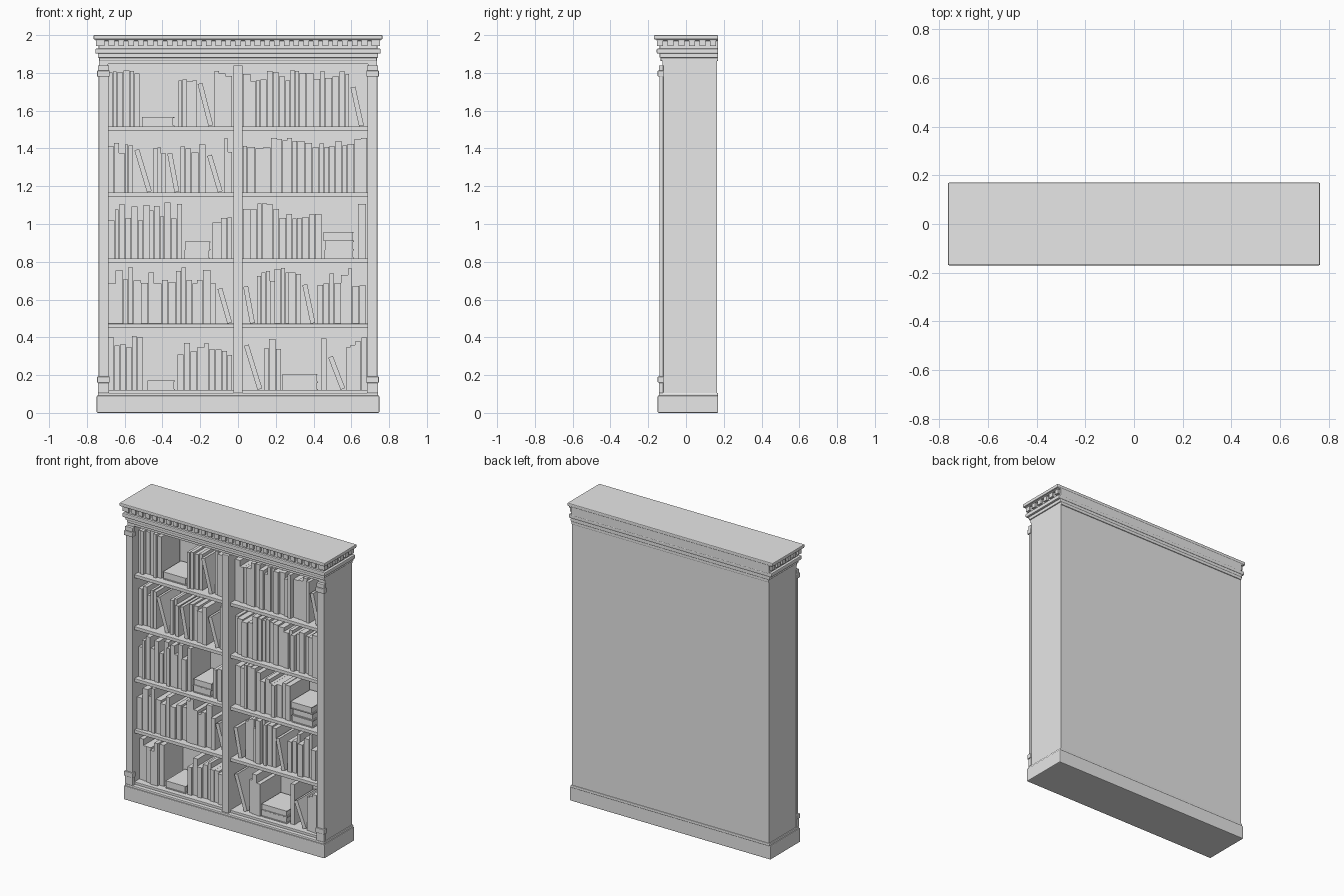
import bpy, bmesh, math, random
from mathutils import Matrix, Vector

random.seed(4)
cube = bpy.data.objects.get("Cube")
if cube:
    bpy.data.objects.remove(cube, do_unlink=True)

grey = bpy.data.materials.new("plain_grey")
grey.use_nodes = True
colour = (0.8, 0.8, 0.8, 1)
grey.diffuse_color = colour
grey.node_tree.nodes["Principled BSDF"].inputs["Base Color"].default_value = colour

BACK = 0.165


def add_box(bm, x0, x1, y0, y1, z0, z1, tilt=0):
    centre = Vector((x0 + x1, y0 + y1, z0 + z1)) / 2
    size = Matrix.Diagonal((x1 - x0, y1 - y0, z1 - z0, 1))
    turn = Matrix.Rotation(tilt, 4, "Y")
    bmesh.ops.create_cube(bm, size=1, matrix=Matrix.Translation(centre) @ turn @ size)


def finish(name, bm, bevel=0):
    mesh = bpy.data.meshes.new(name)
    bm.to_mesh(mesh)
    bm.free()
    mesh.materials.append(grey)
    obj = bpy.data.objects.new(name, mesh)
    bpy.context.collection.objects.link(obj)
    if bevel:
        mod = obj.modifiers.new("soft_edges", "BEVEL")
        mod.width = bevel
        mod.segments = 2
    return obj


def part(name, *box, bevel=0):
    bm = bmesh.new()
    add_box(bm, *box)
    return finish(name, bm, bevel)


# Carcass
part("back_panel", -0.735, 0.735, 0.14, BACK, 0.02, 1.9)
part("top_rail", -0.735, 0.735, -0.125, BACK, 1.846, 1.92)
part("centre_divider", -0.025, 0.025, -0.135, 0.145, 0.105, 1.84, bevel=0.003)
for side, name in ((-1, "right"), (1, "left")):
    def sided(label, inner, outer, y0, y1, z0, z1, bevel=0):
        xs = sorted((side * inner, side * outer))
        part(f"{name}_{label}", *xs, y0, y1, z0, z1, bevel=bevel)
    sided("side_panel", 0.688, 0.735, -0.125, BACK, 0.05, 1.9)
    sided("pilaster", 0.686, 0.738, -0.14, -0.12, 0.105, 1.84, 0.003)
    for label, z in (("lower_collar", 0.16), ("upper_collar", 1.78)):
        sided(label, 0.679, 0.746, -0.15, -0.118, z, z + 0.032, 0.004)
    sided("foot_block", 0.683, 0.741, -0.144, -0.12, 0.105, 0.16, 0.003)
    sided("capital", 0.683, 0.741, -0.144, -0.12, 1.812, 1.84, 0.003)

# Shelves, listed from the bottom up
SHELVES = (0.122, 0.472, 0.817, 1.167, 1.517)
for z in SHELVES:
    part("shelf", -0.69, 0.69, -0.118, 0.145, z - 0.022, z, bevel=0.002)

# Plinth and crown as stacked slabs: half width, front, bottom, top
SLABS = {
    "plinth": (0.748, -0.15, 0, 0.092),
    "plinth_cap": (0.742, -0.144, 0.088, 0.106),
    "crown_bead": (0.735, -0.135, 1.862, 1.884),
    "crown_step": (0.742, -0.14, 1.88, 1.904),
    "crown_moulding": (0.755, -0.155, 1.902, 1.928),
    "dentil_frieze": (0.738, -0.14, 1.92, 1.98),
    "crown_fillet": (0.755, -0.157, 1.97, 1.982),
    "crown_top": (0.765, -0.17, 1.977, 2),
}
for name, (half, front, low, high) in SLABS.items():
    part(name, -half, half, front, 0.17, low, high, bevel=0.005)

# Dentils along the front and both ends
bm = bmesh.new()
for i in range(29):
    x = (i - 14) * 0.0515
    add_box(bm, x - 0.015, x + 0.015, -0.154, -0.13, 1.942, 1.975)
for side in (-1, 1):
    for i in range(6):
        y = -0.137 + i * 0.056
        xs = sorted((side * 0.73, side * 0.752))
        add_box(bm, *xs, y - 0.016, y + 0.016, 1.942, 1.975)
finish("dentils", bm)


# Books
def run(bm, base, x0, x1, count, low, high):
    """Upright books of mixed width and height filling a stretch."""
    weights = [random.uniform(0.7, 1.3) for _ in range(count)]
    scale = (x1 - x0) / sum(weights)
    for w in weights:
        end = x0 + w * scale
        front = random.uniform(-0.095, -0.065)
        add_box(bm, x0, end - 0.002, front, 0.13, base, base + random.uniform(low, high))
        x0 = end


def lean(bm, base, x0, x1, height):
    """One book tipped to the -x side, fitted to a width and height."""
    thick = 0.026
    angle = math.atan2(x1 - x0 - thick, height)
    length = (height - thick * math.sin(angle)) / math.cos(angle)
    x, z = (x0 + x1) / 2, base + height / 2
    add_box(bm, x - thick / 2, x + thick / 2, -0.085, 0.12,
            z - length / 2, z + length / 2, -angle)


def stack(bm, base, x0, x1, height):
    """Books lying flat, each with covers around a smaller page block."""
    count = max(1, round(height / 0.042))
    step = height / count
    for i in range(count):
        a, b = x0 + random.uniform(0, 0.012), x1 - random.uniform(0, 0.012)
        z, front = base + i * step, random.uniform(-0.09, -0.07)
        add_box(bm, a, b, front, 0.12, z, z + 0.005)
        add_box(bm, a, b, front, 0.12, z + step - 0.005, z + step)
        add_box(bm, a, b - 0.006, front + 0.005, 0.115, z + 0.005, z + step - 0.005)


bottom_books = [
    (run, -0.685, -0.5, 6, 0.22, 0.29), (stack, -0.49, -0.33, 0.05),
    (run, -0.32, -0.03, 9, 0.18, 0.26), (lean, 0.03, 0.13, 0.24),
    (run, 0.14, 0.23, 3, 0.18, 0.27), (stack, 0.23, 0.43, 0.085),
    (run, 0.44, 0.47, 1, 0.27, 0.28), (lean, 0.475, 0.57, 0.18),
    (run, 0.575, 0.685, 4, 0.2, 0.28),
]
second_books = [
    (run, -0.685, -0.115, 17, 0.21, 0.3), (lean, -0.11, -0.03, 0.19),
    (lean, 0.027, 0.09, 0.2), (run, 0.1, 0.335, 9, 0.22, 0.3),
    (lean, 0.34, 0.41, 0.21), (run, 0.42, 0.68, 8, 0.2, 0.3),
]
middle_books = [
    (run, -0.685, -0.295, 13, 0.2, 0.3), (stack, -0.29, -0.145, 0.09),
    (run, -0.135, -0.03, 4, 0.18, 0.25), (run, 0.027, 0.445, 13, 0.2, 0.3),
    (stack, 0.45, 0.615, 0.14), (run, 0.635, 0.68, 1, 0.28, 0.29),
]
fourth_books = [
    (run, -0.685, -0.555, 5, 0.2, 0.28), (lean, -0.55, -0.455, 0.23),
    (run, -0.45, -0.38, 3, 0.19, 0.26), (lean, -0.375, -0.31, 0.21),
    (run, -0.305, -0.17, 4, 0.21, 0.29), (lean, -0.165, -0.08, 0.2),
    (run, -0.075, -0.03, 2, 0.2, 0.29), (run, 0.027, 0.685, 20, 0.23, 0.29),
]
top_books = [
    (run, -0.685, -0.52, 6, 0.25, 0.3), (stack, -0.51, -0.33, 0.05),
    (run, -0.315, -0.215, 4, 0.23, 0.25), (lean, -0.215, -0.13, 0.23),
    (run, -0.125, -0.03, 3, 0.23, 0.3), (run, 0.027, 0.59, 18, 0.24, 0.3),
    (lean, 0.595, 0.667, 0.21),
]
rows = dict(bottom_books=bottom_books, second_books=second_books, middle_books=middle_books,
            fourth_books=fourth_books, top_books=top_books)
for base, (name, groups) in zip(SHELVES, rows.items()):
    bm = bmesh.new()
    for make, *numbers in groups:
        make(bm, base, *numbers)
    finish(name, bm)
